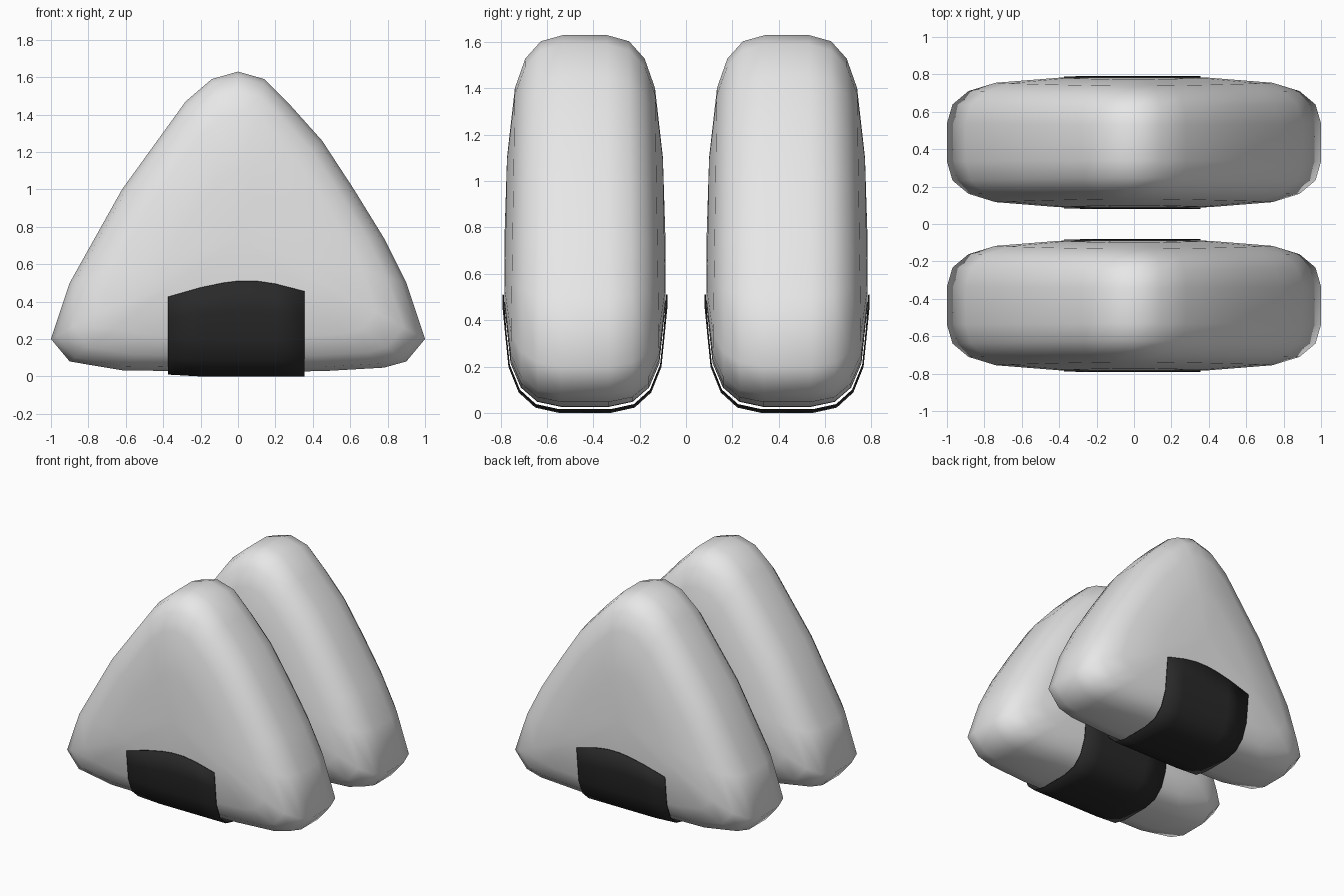
import bpy, bmesh

if "Cube" in bpy.data.objects:
    bpy.data.objects.remove(bpy.data.objects["Cube"])

# Rounded triangle outline (x, z) of the rice ball, seen from the front
OUTLINE = [(0, 1.63), (0.14, 1.59), (0.28, 1.45), (0.45, 1.26), (0.62, 1.0), (0.78, 0.74),
           (0.9, 0.5), (1.0, 0.2), (0.9, 0.08), (0.78, 0.047), (0.45, 0.028), (0, 0.026),
           (-0.3, 0.028), (-0.62, 0.033), (-0.9, 0.08), (-1.0, 0.2), (-0.9, 0.5),
           (-0.62, 1.0), (-0.28, 1.47), (-0.14, 1.59)]
CZ = 0.75                      # centre the outline shrinks towards
# (outline scale, half thickness) from the face centre to the rim
PROFILE = [(0, .35), (.4, .345), (.74, .315), (.885, .27), (.97, .2), (1, .1)]


def material(name, colour):
    m = bpy.data.materials.new(name)
    m.diffuse_color = (*colour, 1)
    m.use_nodes = True
    m.node_tree.nodes["Principled BSDF"].inputs["Base Color"].default_value = m.diffuse_color
    return m


def half_thickness(f, z):
    for (f0, y0), (f1, y1) in zip(PROFILE, PROFILE[1:]):
        if f <= f1:
            y = y0 + (y1 - y0) * (f - f0) / (f1 - f0)
            break
    else:
        y = PROFILE[-1][1]
    return y * (1.03 - 0.05 * z)


def finish(bm, name, mat):
    bmesh.ops.recalc_face_normals(bm, faces=bm.faces)
    mesh = bpy.data.meshes.new(name)
    bm.to_mesh(mesh)
    bm.free()
    mesh.materials.append(mat)
    mesh.polygons.foreach_set("use_smooth", [True] * len(mesh.polygons))
    return mesh


def rice_mesh(mat):
    bm = bmesh.new()
    layers = [(f, -1) for f, _ in PROFILE[1:]] + [(f, 1) for f, _ in PROFILE[:0:-1]]
    rings = []
    for f, side in layers:
        ring = []
        for x, z in OUTLINE:
            zz = CZ + (z - CZ) * f
            ring.append(bm.verts.new((x * f, side * half_thickness(f, zz), zz)))
        rings.append(ring)
    n = len(OUTLINE)
    for a, b in zip(rings, rings[1:]):
        for i in range(n):
            j = (i + 1) % n
            bm.faces.new((a[i], a[j], b[j], b[i]))
    for ring, side in ((rings[0], -1), (rings[-1], 1)):
        pole = bm.verts.new((0, side * half_thickness(0, CZ), CZ))
        for i in range(n):
            bm.faces.new((pole, ring[i], ring[(i + 1) % n]))
    return finish(bm, "rice_ball", mat)


def seaweed_mesh(mat):
    # Strip wrapped under the bottom, with a curved upper edge on both faces
    top_edge = [(-.375, .425), (-.2, .475), (-.08, .5), (0, .51), (.1, .51), (.2, .495), (.355, .455)]
    bm = bmesh.new()
    cols = []
    for x, top in top_edge:
        f_top = (CZ - top) / 0.722
        fs = [f_top, (f_top + .74) / 2, .74, .885, .97, 1]
        half = []
        for f in fs:
            z = CZ - 0.722 * f
            lift = 0.01 if x < -.3 else 0
            half.append((half_thickness(f, z) + 0.009, z - (0.028 - lift) * max(0, f - f_top) / (1 - f_top)))
        path = [(-y, z) for y, z in half] + half[::-1]
        cols.append([bm.verts.new((x, y, z)) for y, z in path])
    for a, b in zip(cols, cols[1:]):
        for i in range(len(a) - 1):
            bm.faces.new((a[i], a[i + 1], b[i + 1], b[i]))
    mesh = finish(bm, "seaweed_strip", mat)
    # Make sure the sheet faces outward (bottom faces point down)
    low = min(mesh.polygons, key=lambda p: p.center.z)
    if low.normal.z > 0:
        mesh.flip_normals()
    return mesh


rice = rice_mesh(material("rice white", (0.8, 0.8, 0.8)))
seaweed = seaweed_mesh(material("seaweed black", (0.022, 0.022, 0.022)))

# Two wrapped rice balls, one behind the other
for label, y in (("front", -0.436), ("back", 0.436)):
    for part, mesh in (("rice_ball", rice), ("seaweed_strip", seaweed)):
        ob = bpy.data.objects.new(f"{label}_{part}", mesh)
        ob.location.y = y
        bpy.context.collection.objects.link(ob)
        if part == "seaweed_strip":
            s = ob.modifiers.new("thickness", 'SOLIDIFY')
            s.thickness = 0.006
            s.offset = -1
